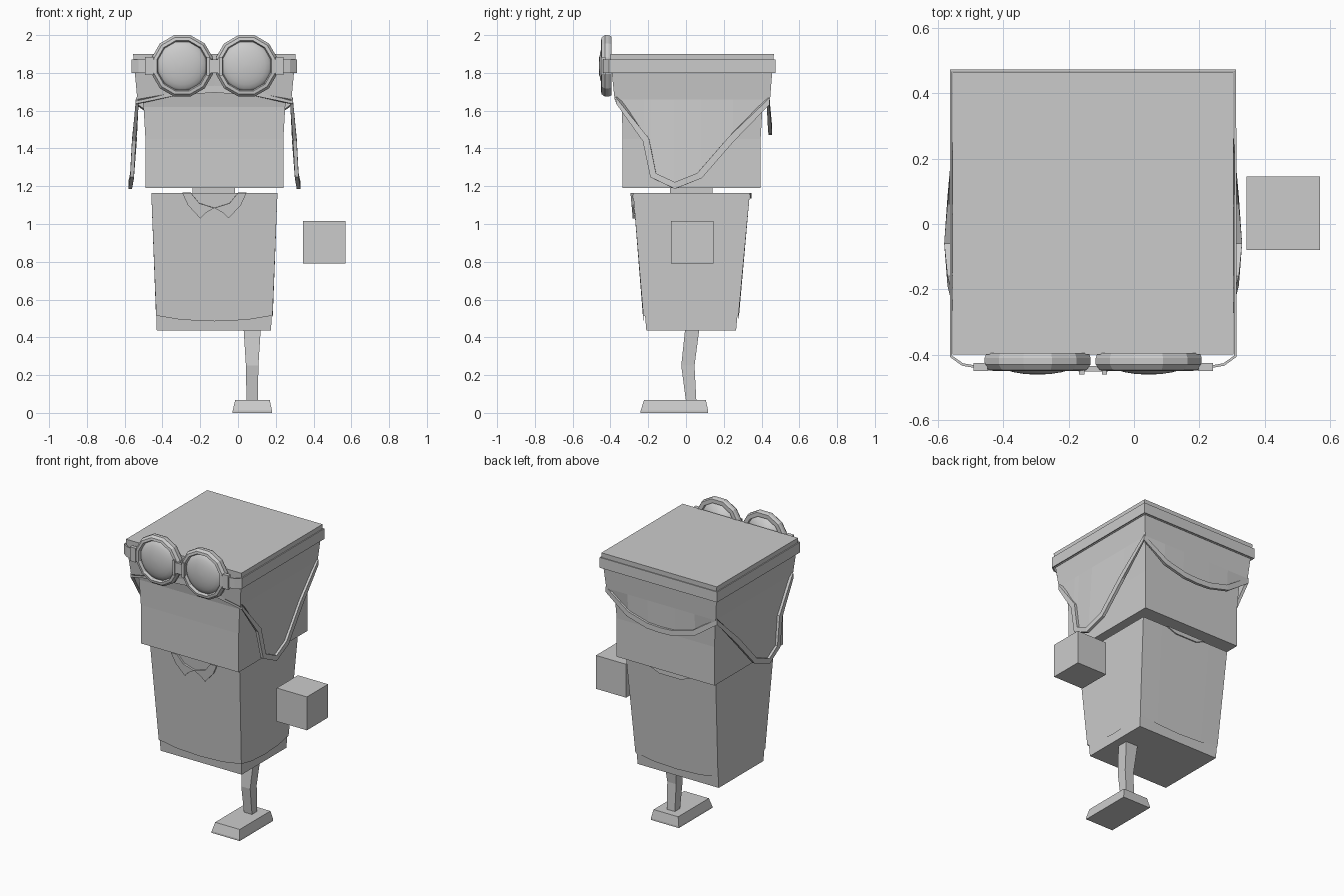
import bpy, bmesh, math
from mathutils import Vector as V

if "Cube" in bpy.data.objects:
    bpy.data.objects.remove(bpy.data.objects["Cube"])

CX = -0.125  # centre line of head and body


def mesh(name, verts, faces, smooth=False, thick=0):
    me = bpy.data.meshes.new(name)
    me.from_pydata([tuple(v) for v in verts], [], faces)
    bm = bmesh.new()
    bm.from_mesh(me)
    bmesh.ops.recalc_face_normals(bm, faces=bm.faces)
    bm.to_mesh(me)
    bm.free()
    ob = bpy.data.objects.new(name, me)
    bpy.context.collection.objects.link(ob)
    if thick:
        m = ob.modifiers.new("thickness", 'SOLIDIFY')
        m.thickness = thick
        m.offset = 0
    if smooth:
        for p in me.polygons:
            p.use_smooth = True
    return ob


def loft(name, rings, caps=True, closed=True, **kw):
    n = len(rings[0])
    faces = [(k*n+i, k*n+(i+1) % n, (k+1)*n+(i+1) % n, (k+1)*n+i)
             for k in range(len(rings)-1) for i in range(n if closed else n-1)]
    if caps:
        faces += [tuple(range(n)), tuple(range((len(rings)-1)*n, len(rings)*n))]
    return mesh(name, [p for r in rings for p in r], faces, **kw)


def rect(x0, x1, y0, y1, z):
    return [(x0, y0, z), (x1, y0, z), (x1, y1, z), (x0, y1, z)]


def box(name, x0, x1, y0, y1, z0, z1):
    return loft(name, [rect(x0, x1, y0, y1, z0), rect(x0, x1, y0, y1, z1)])


# head, lid and neck
loft("head", [rect(-.49, .24, -.335, .395, 1.19), rect(-.49, .24, -.335, .395, 1.45),
              rect(-.50, .25, -.34, .405, 1.62), rect(-.54, .29, -.385, .45, 1.86)])
loft("head_top", [rect(-.55, .30, -.395, .46, 1.80), rect(-.555, .305, -.40, .465, 1.90)])
box("neck", -.24, -.015, -.085, .14, 1.15, 1.20)

# hood: lower edge path, given as half of the outline and mirrored (x from centre, y, z, outward normal)
side = [(.405, -.36, 1.64), (.42, -.225, 1.44), (.43, -.185, 1.25), (.44, -.06, 1.19),
        (.43, .08, 1.245), (.415, .25, 1.44), (.405, .43, 1.635)]
half = [(0, -.365, 1.70), (.2, -.365, 1.685)] + side + [(.25, .437, 1.52), (.10, .44, 1.48)]
norm = [(0, -1, 0)]*2 + [(1, -1, 0)] + [(1, 0, 0)]*5 + [(1, 1, 0)] + [(0, 1, 0)]*2
right = [V(p) for p in half]
loop = right + [V((0, .44, 1.475))] + [V((-p.x, p.y, p.z)) for p in right[:0:-1]]
nr = [V(n).normalized() for n in norm]
nloop = nr + [V((0, 1, 0))] + [V((-n.x, n.y, n.z)) for n in nr[:0:-1]]


def on_box(p, n, hx, y0, y1, z):
    x = math.copysign(hx, n.x) if abs(n.x) > .5 else p.x
    y = (y0 if n.y < 0 else y1) if abs(n.y) > .5 else p.y
    return V((x, y, z))


mid = [on_box(p, n, .408, -.378, .445, max(1.66, p.z + .012)) for p, n in zip(loop, nloop)]
top = [on_box(p, n, .426, -.398, .46, 1.85) for p, n in zip(loop, nloop)]
C = V((CX, 0, 0))
loft("hood", [[p + C for p in r] for r in (loop, mid, top)], caps=False)

# raised trim along the hood edge
trim_a, trim_b = [], []
N = len(loop)
for i, (p, n) in enumerate(zip(loop, nloop)):
    t = loop[(i+1) % N] - loop[i-1]
    up = n.cross(t).normalized()
    if up.z < 0:
        up = -up
    if abs(n.x*n.y) > .1:
        up = V((0, 0, 1))
    trim_a.append(p + C + n*.006 - up*.004)
    trim_b.append(p + C + n*.006 + up*.032)
loft("hood_trim", [trim_a, trim_b], caps=False, thick=.02)

# goggle strap around the head, with the two ends bending onto the lenses
path = [(.09+.10, -.445), (.275, -.43), (.31, -.405), (.31, .47)]
path = path + [(2*CX - x, y) for x, y in path[::-1]]
loft("goggle_strap", [[(x, y, z) for x, y in path] for z in (1.80, 1.87)],
     caps=False, closed=False, thick=.008)


# goggles: 12-sided stepped rims, domed lenses and hinges
def ring(cx, r, y, n=12):
    return [(cx + r*math.cos(math.tau*(i+.5)/n), y, 1.837 + r*math.sin(math.tau*(i+.5)/n))
            for i in range(n)]


for s, label in ((-1, "left"), (1, "right")):
    cx = CX + s*.17
    prof = [(.135, -.395), (.162, -.395), (.168, -.41), (.168, -.43),
            (.155, -.447), (.138, -.45), (.132, -.435), (.135, -.395)]
    loft("goggle_rim_" + label, [ring(cx, r, y) for r, y in prof], caps=False)
    dome = [(.136*math.cos(a), -.415 - .046*math.sin(a))
            for a in [math.pi/2*k/6.3 for k in range(7)]]
    loft("goggle_lens_" + label, [ring(cx, r, y, 24) for r, y in dome], smooth=True)
    hx = CX + s*.345
    box("strap_hinge_" + label, hx-.022, hx+.022, -.45, -.425, 1.79, 1.885)
box("goggle_bridge", CX-.045, CX+.045, -.452, -.435, 1.80, 1.87)
for s in (-1, 1):
    box("bridge_clip", CX+s*.035-.008, CX+s*.035+.008, -.46, -.43, 1.785, 1.885)

# torso and the jacket shell over it
loft("torso", [rect(-.43, .175, -.21, .265, .435), rect(-.455, .20, -.27, .33, 1.155)])


def jacket_ring(hx, y0, y1, z, dip):
    cor = [(-hx, y0), (hx, y0), (hx, y1), (-hx, y1)]
    out = []
    for i in range(4):
        a, b = V(cor[i]), V(cor[(i+1) % 4])
        for t, d in ((0, 0), (.22, .75), (.5, 1), (.78, .75)):
            p = a.lerp(b, t)
            out.append((CX + p.x, p.y, z - dip*d))
    return out


loft("jacket", [jacket_ring(.308, -.226, .278, .515, .03),
                jacket_ring(.334, -.28, .338, 1.163, 0)], caps=False)
box("jacket_top", -.455, .205, -.275, .335, 1.155, 1.163)

# pointed collar in front and small drop behind
for s, label in ((-1, "left"), (1, "right")):
    pts = [(.17, 1.165), (.14, 1.10), (.075, 1.03), (.045, 1.06), (0, 1.085), (.08, 1.11), (.125, 1.165)]
    mesh("collar_" + label, [(CX + s*x, -.288 + (1.165-z)*.09, z) for x, z in pts],
         [(0, 1, 5, 6), (1, 2, 3, 5), (3, 4, 5)], thick=.012)
mesh("collar_back", [(CX+x, .343, z) for x, z in ((-.15, 1.163), (-.08, 1.135), (.08, 1.135), (.15, 1.163))],
     [(0, 1, 2, 3)], thick=.008)

# single leg and foot
loft("leg", [rect(.045, .105, 0, .055, .06), rect(.042, .108, -.025, .045, .25),
             rect(.03, .12, -.005, .07, .44)])
loft("foot", [rect(-.028, .18, -.24, .117, 0), rect(-.028, .18, -.24, .117, .012),
              rect(-.015, .168, -.222, .105, .068)])

# floating block hand
box("hand_block", .345, .57, -.08, .145, .79, 1.015)
